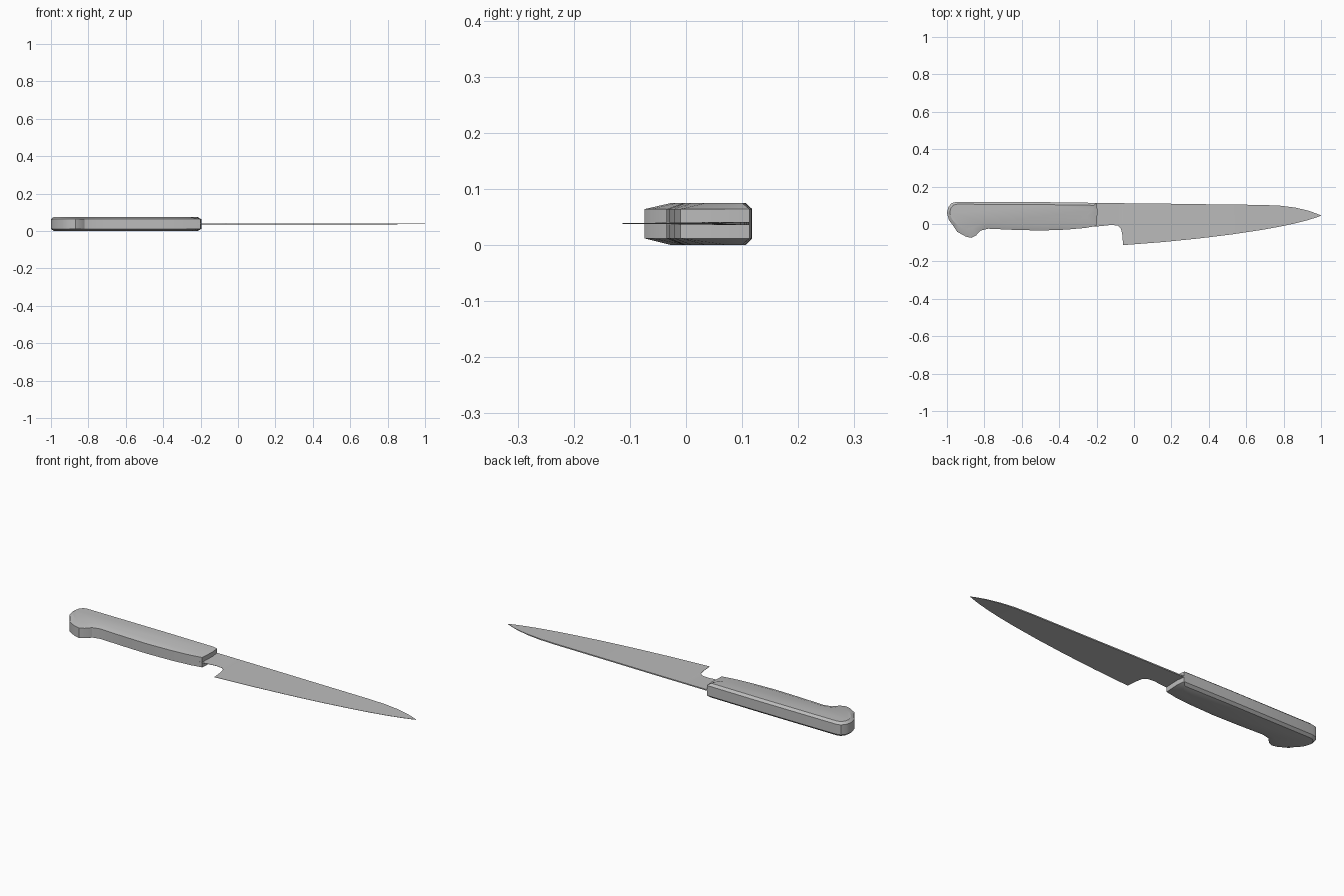
import bpy, bmesh

old = bpy.data.objects.get("Cube")
if old:
    bpy.data.objects.remove(old)

# One grey for the whole knife
grey = bpy.data.materials.new("plain_grey")
grey.use_nodes = True
colour = (0.5, 0.5, 0.5, 1)
grey.diffuse_color = colour
grey.node_tree.nodes["Principled BSDF"].inputs["Base Color"].default_value = colour


def loft(name, rings, angle):
    """Skin a list of equal rings and cap both ends."""
    bm = bmesh.new()
    loops = [[bm.verts.new(p) for p in ring] for ring in rings]
    count = len(loops[0])
    for a, b in zip(loops, loops[1:]):
        for i in range(count):
            j = (i + 1) % count
            bm.faces.new((a[i], a[j], b[j], b[i]))
    bm.faces.new(loops[0][::-1])
    bm.faces.new(loops[-1])
    bmesh.ops.recalc_face_normals(bm, faces=bm.faces[:])
    mesh = bpy.data.meshes.new(name)
    bm.to_mesh(mesh)
    bm.free()
    mesh.materials.append(grey)
    obj = bpy.data.objects.new(name, mesh)
    bpy.context.collection.objects.link(obj)
    bpy.ops.object.select_all(action="DESELECT")
    obj.select_set(True)
    bpy.context.view_layer.objects.active = obj
    bpy.ops.object.shade_smooth_by_angle(angle=angle)
    return obj


# Handle: each outer wall point is paired with a point on the flat face
pairs = [
    ((-0.95, 0.118), (-0.945, 0.106)), ((-0.5, 0.117), (-0.5, 0.104)),
    ((-0.2, 0.113), (-0.215, 0.1)), ((-0.195, 0.07), (-0.225, 0.075)),
    ((-0.2, -0.01), (-0.26, 0.035)), ((-0.26, -0.021), (-0.33, 0.01)),
    ((-0.36, -0.03), (-0.42, -0.001)), ((-0.5, -0.035), (-0.52, -0.004)),
    ((-0.65, -0.031), (-0.65, 0)), ((-0.78, -0.025), (-0.77, 0.005)),
    ((-0.82, -0.035), (-0.82, 0)), ((-0.845, -0.062), (-0.86, -0.016)),
    ((-0.87, -0.074), (-0.885, -0.026)), ((-0.9, -0.067), (-0.91, -0.026)),
    ((-0.945, -0.042), (-0.94, -0.012)), ((-0.97, -0.005), (-0.965, 0.015)),
    ((-0.99, 0.022), (-0.978, 0.035)), ((-1, 0.06), (-0.985, 0.062)),
    ((-0.993, 0.09), (-0.979, 0.086)), ((-0.975, 0.112), (-0.965, 0.102)),
]
outer, inner = zip(*pairs)
rings = [[(x, y, z) for x, y in outline] for outline, z in
         ((inner, 0.0), (outer, 0.012), (outer, 0.064), (inner, 0.075))]
loft("handle", rings, 0.5)

# Blade: stations along x with spine y and cutting edge y, tapering to the edge
stations = [
    (-0.25, 0.112, -0.012), (-0.195, 0.112, -0.013), (-0.12, 0.112, -0.005),
    (-0.085, 0.111, -0.009), (-0.07, 0.111, -0.024), (-0.063, 0.111, -0.055),
    (-0.058, 0.111, -0.113), (0.15, 0.109, -0.097), (0.35, 0.106, -0.077),
    (0.52, 0.104, -0.056), (0.68, 0.102, -0.032), (0.78, 0.098, -0.014),
    (0.86, 0.088, 0.003), (0.93, 0.072, 0.021), (0.975, 0.056, 0.035),
    (1.0, 0.046, 0.044),
]
mid = 0.0385
blade = []
for x, spine, edge in stations:
    thick = 0.003 if x < 0.8 else 0.003 - 0.012 * (x - 0.8)
    blade.append([(x, spine, mid - thick), (x, spine, mid + thick),
                  (x, edge, mid + 0.0006), (x, edge, mid - 0.0006)])
loft("blade", blade, 0.5)
